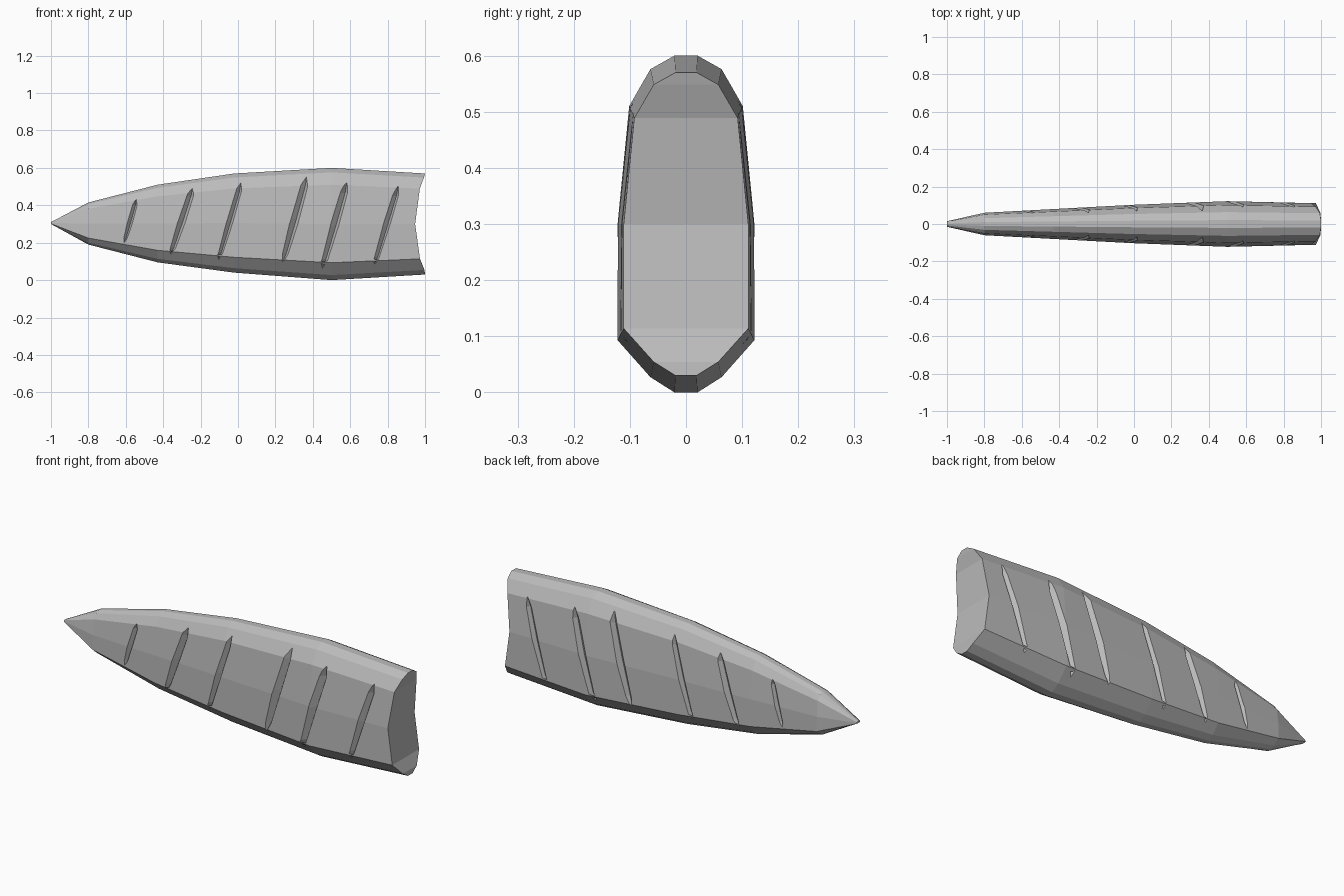
import bpy, bmesh
from mathutils import Vector
from mathutils.bvhtree import BVHTree

cube = bpy.data.objects.get("Cube")
if cube:
    bpy.data.objects.remove(cube, do_unlink=True)

grey = bpy.data.materials.new("plain grey")
grey.use_nodes = True
GREY = (0.5, 0.5, 0.5, 1)
grey.diffuse_color = GREY
grey.node_tree.nodes["Principled BSDF"].inputs["Base Color"].default_value = GREY


def make_object(name, bm):
    bmesh.ops.recalc_face_normals(bm, faces=bm.faces)
    mesh = bpy.data.meshes.new(name)
    bm.to_mesh(mesh)
    mesh.materials.append(grey)
    obj = bpy.data.objects.new(name, mesh)
    bpy.context.collection.objects.link(obj)
    return obj


# Half cross-section, top to bottom: share of half width, share of height
SECTION = [(0.17, 1), (0.52, 0.96), (0.83, 0.85), (1, 0.5),
           (1, 0.155), (0.52, 0.045), (0.17, 0)]
# Stations along the hull: x, half width, bottom, top
STATIONS = [(-1, 0.015, 0.30, 0.31), (-0.8, 0.06, 0.19, 0.415),
            (-0.43, 0.08, 0.095, 0.51), (-0.02, 0.102, 0.04, 0.57),
            (0.5, 0.122, 0, 0.6), (1, 0.111, 0.03, 0.57)]
# Hollow of the rear end at each section point
HOLLOW = [0, 0.006, 0.028, 0.053, 0.027, 0.003, 0]


# Hull lofted through the stations
bm = bmesh.new()
rings = []
for x, half, low, high in STATIONS:
    sides = []
    for sign in (1, -1):
        sides.append([bm.verts.new((x - (HOLLOW[i] if x == 1 else 0),
                                    sign * half * w, low + h * (high - low)))
                      for i, (w, h) in enumerate(SECTION)])
    rings.append(sides[0] + sides[1][::-1])
count = 2 * len(SECTION)
for a, b in zip(rings, rings[1:]):
    for i in range(count):
        j = (i + 1) % count
        bm.faces.new((a[i], a[j], b[j], b[i]))
# Both ends closed with horizontal strips
for ring in (rings[0], rings[-1]):
    for i in range(len(SECTION) - 1):
        bm.faces.new((ring[i], ring[i + 1], ring[-2 - i], ring[-1 - i]))
hull = make_object("hull", bm)
bmesh.ops.triangulate(bm, faces=bm.faces)
tree = BVHTree.FromBMesh(bm)
bm.free()


def surface_y(x, z):
    hit = tree.ray_cast(Vector((x, 1, z)), Vector((0, -1, 0)))[0]
    return hit.y if hit else 0


# Slanted grooves: bottom x, z, top x, z, width
GROOVES = [(-0.61, 0.2, -0.545, 0.43, 0.03), (-0.36, 0.14, -0.245, 0.49, 0.042),
           (-0.105, 0.11, 0.015, 0.52, 0.036), (0.24, 0.1, 0.365, 0.55, 0.045),
           (0.45, 0.065, 0.58, 0.52, 0.045), (0.73, 0.085, 0.855, 0.5, 0.038)]
OUT = 0.006


def groove_cutter(bm, x0, z0, x1, z1, width, sign):
    """V-shaped wedge following the side, shallow slope first, steep wall behind."""
    loops = []
    for t, size in ((0, 0.15), (0.1, 0.75), (0.5, 1), (0.88, 0.9), (1, 0.15)):
        x, z = x0 + t * (x1 - x0), z0 + t * (z1 - z0)
        y = surface_y(x, z)
        w = width * size / 2
        loops.append([bm.verts.new((x + dx, sign * (y + dy), z)) for dx, dy in
                      ((-w * 1.2, OUT), (w * 0.4, -0.6 * width * size), (w * 1.2, OUT))])
    for a, b in zip(loops, loops[1:]):
        for i in range(3):
            j = (i + 1) % 3
            bm.faces.new((a[i], a[j], b[j], b[i]))
    bm.faces.new(loops[0])
    bm.faces.new(loops[-1])


bm = bmesh.new()
for groove in GROOVES:
    for sign in (1, -1):
        groove_cutter(bm, *groove, sign)
cutter = make_object("groove_cutter", bm)
cutter.hide_render = True
bm.free()

# Cut the grooves into the hull
cut = hull.modifiers.new("grooves", "BOOLEAN")
cut.operation = "DIFFERENCE"
cut.solver = "EXACT"
cut.object = cutter
bpy.context.view_layer.objects.active = hull
hull.select_set(True)
bpy.ops.object.modifier_apply(modifier=cut.name)
bpy.data.objects.remove(cutter, do_unlink=True)
